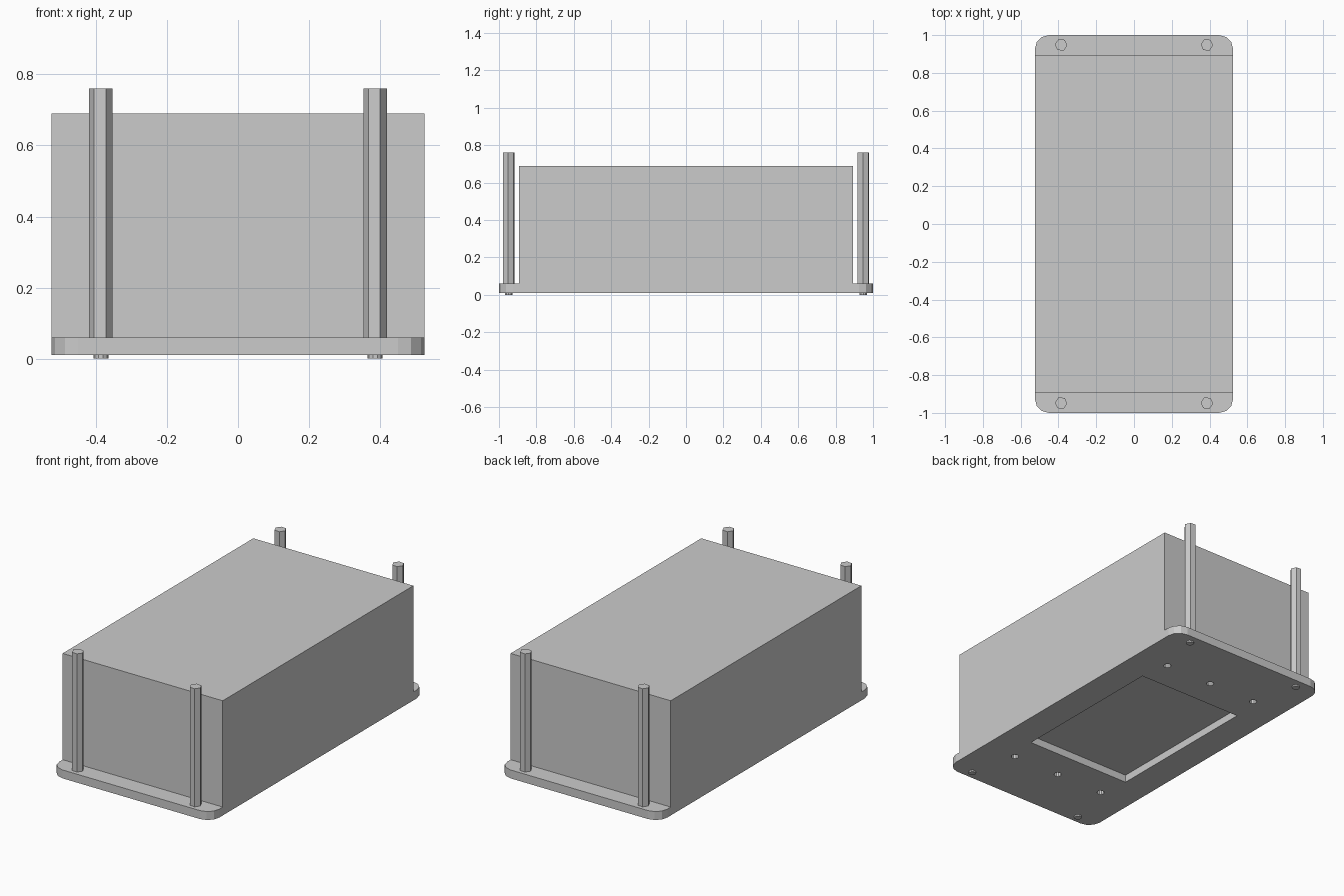
import bpy, bmesh, math

if "Cube" in bpy.data.objects:
    bpy.data.objects.remove(bpy.data.objects["Cube"])

W, L, INNER = 0.525, 1.0, 0.893       # half width, half length, half block length
Z0, Z1, Z2 = 0.01, 0.06, 0.69         # plate bottom, plate top, block top
R, SEG = 0.075, 3                     # plate corner rounding


def finish(bm, name):
    bmesh.ops.recalc_face_normals(bm, faces=bm.faces)
    me = bpy.data.meshes.new(name)
    bm.to_mesh(me)
    bm.free()
    ob = bpy.data.objects.new(name, me)
    bpy.context.collection.objects.link(ob)
    return ob


def prism(bm, pts, z0, z1):
    """Closed prism from a flat outline; returns its top face."""
    low = [bm.verts.new((x, y, z0)) for x, y in pts]
    top = [bm.verts.new((x, y, z1)) for x, y in pts]
    bm.faces.new(low[::-1])
    for i in range(len(pts)):
        j = (i + 1) % len(pts)
        bm.faces.new((low[i], low[j], top[j], top[i]))
    return bm.faces.new(top)


def ring(cx, cy, r, n, turn=0.0):
    return [(cx + r * math.cos(turn + math.tau * i / n),
             cy + r * math.sin(turn + math.tau * i / n)) for i in range(n)]


# Enclosure: rounded plate whose middle section rises into the block
outline = []
for k, (sx, sy) in enumerate([(1, 1), (-1, 1), (-1, -1), (1, -1)]):
    for i in range(SEG + 1):
        a = math.pi / 2 * (k + i / SEG)
        outline.append((sx * (W - R) + R * math.cos(a), sy * (L - R) + R * math.sin(a)))
bm = bmesh.new()
prism(bm, outline, Z0, Z1)
for y in (-INNER, INNER):
    bmesh.ops.bisect_plane(bm, geom=bm.verts[:] + bm.edges[:] + bm.faces[:],
                           plane_co=(0, y, 0), plane_no=(0, 1, 0))
bm.normal_update()
mid = [f for f in bm.faces if f.normal.z > 0.9 and abs(f.calc_center_median().y) < 0.1]
res = bmesh.ops.extrude_face_region(bm, geom=mid)
bmesh.ops.delete(bm, geom=mid, context='FACES_ONLY')
for v in res['geom']:
    if isinstance(v, bmesh.types.BMVert):
        v.co.z = Z2
bmesh.ops.recalc_face_normals(bm, faces=bm.faces)
bmesh.ops.dissolve_limit(bm, angle_limit=0.01, verts=bm.verts[:], edges=bm.edges[:])
enclosure = finish(bm, "enclosure")

# Underside recess and six screw holes
bm = bmesh.new()
prism(bm, [(-0.345, -0.485), (0.345, -0.485), (0.345, 0.485), (-0.345, 0.485)], -0.05, 0.055)
for x in (-0.313, 0, 0.313):
    for y in (-0.663, 0.663):
        prism(bm, ring(x, y, 0.021, 10), -0.05, 0.06)
cutter = finish(bm, "underside_cutter")
mod = enclosure.modifiers.new("underside", 'BOOLEAN')
mod.operation = 'DIFFERENCE'
mod.solver = 'EXACT'
mod.object = cutter
bpy.context.view_layer.objects.active = enclosure
bpy.ops.object.modifier_apply(modifier=mod.name)
bpy.data.objects.remove(cutter)

# Hexagonal corner posts with a small screw end below the plate
for side, x in (("left", -0.386), ("right", 0.386)):
    for end, y in (("front", -0.948), ("back", 0.948)):
        bm = bmesh.new()
        prism(bm, ring(x, y, 0.033, 6, math.radians(-5)), Z1, 0.76)
        finish(bm, f"{end}_{side}_post")
        bm = bmesh.new()
        prism(bm, ring(x, y, 0.021, 10), 0.0, Z0)
        finish(bm, f"{end}_{side}_screw_end")
